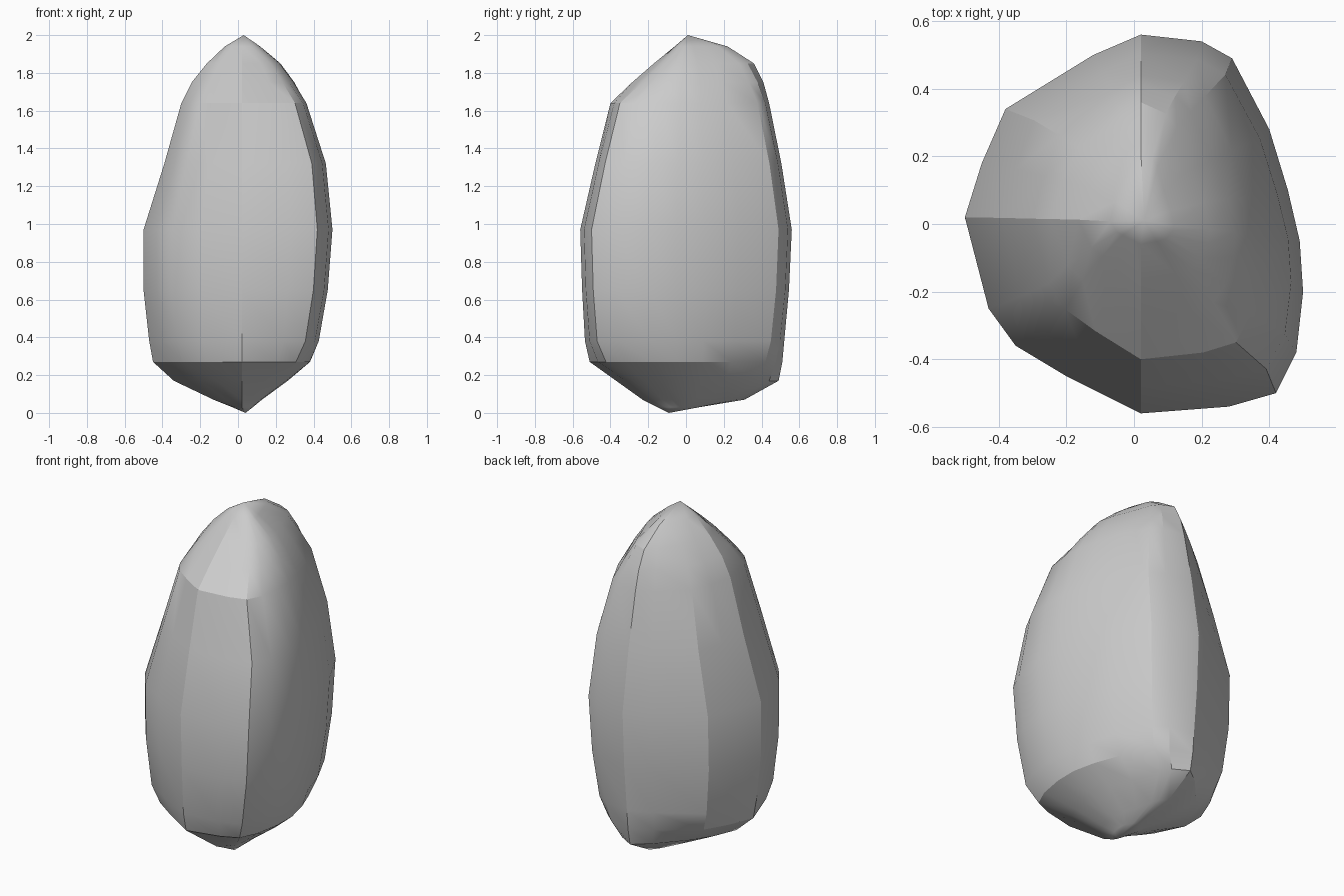
import bpy, bmesh, math

if "Cube" in bpy.data.objects:
    bpy.data.objects.remove(bpy.data.objects["Cube"])

# Widest outline of the rock, seen from above
OUTLINE = [(0.02, 0.56), (0.2, 0.54), (0.29, 0.49), (0.4, 0.28), (0.455, 0.1),
           (0.49, -0.05), (0.5, -0.2), (0.48, -0.38), (0.42, -0.5), (0.28, -0.54),
           (0.02, -0.56), (-0.2, -0.45), (-0.35, -0.36), (-0.43, -0.25),
           (-0.5, 0.02), (-0.45, 0.18), (-0.38, 0.34), (-0.12, 0.5)]

# Height, left, right, front, back extents, and how far corners are pulled in
LEVELS = [(0.03, -0.03, 0.08, -0.15, 0.07, 0.22),
          (0.07, -0.13, 0.13, -0.23, 0.31, 0.20),
          (0.17, -0.34, 0.27, -0.37, 0.49, 0.15),
          (0.27, -0.45, 0.39, -0.51, 0.51, 0.07),
          (0.38, -0.47, 0.43, -0.535, 0.52, 0.015),
          (0.65, -0.50, 0.475, -0.55, 0.545, 0.0),
          (0.97, -0.50, 0.50, -0.56, 0.56, 0.0),
          (1.32, -0.39, 0.465, -0.48, 0.505, 0.0),
          (1.64, -0.30, 0.365, -0.40, 0.44, 0.02),
          (1.75, -0.245, 0.305, -0.285, 0.41, 0.09),
          (1.85, -0.165, 0.23, -0.17, 0.36, 0.13),
          (1.94, -0.07, 0.12, -0.06, 0.22, 0.16)]
CX = 0.02


def ring_point(p, level):
    """Fit one outline point to the extents of a level."""
    z, left, right, front, back, pinch = level
    u = (p[0] - CX) / (0.48 if p[0] > CX else 0.52)
    v = p[1] / 0.56
    k = 1 - pinch * math.sin(2 * math.atan2(v, u)) ** 2
    x = CX + u * k * ((right - CX) if u > 0 else (CX - left))
    y = v * k * (back if v > 0 else -front)
    return x, y, z


# Boulder: lofted rings closed by a low point and a peak
bm = bmesh.new()
rings = [[bm.verts.new(ring_point(p, lv)) for p in OUTLINE] for lv in LEVELS]
n = len(OUTLINE)
base = bm.verts.new((0.04, -0.09, 0))
peak = bm.verts.new((0.03, 0.01, 2))
for i in range(n):
    j = (i + 1) % n
    for a, b in zip(rings, rings[1:]):
        bm.faces.new((a[i], a[j], b[j], b[i]))
    bm.faces.new((base, rings[0][j], rings[0][i]))
    bm.faces.new((peak, rings[-1][i], rings[-1][j]))
bmesh.ops.recalc_face_normals(bm, faces=bm.faces)
mesh = bpy.data.meshes.new("boulder")
bm.to_mesh(mesh)
bm.free()
boulder = bpy.data.objects.new("boulder", mesh)
bpy.context.collection.objects.link(boulder)

# Soft facets with the hard breaks kept
bpy.context.view_layer.objects.active = boulder
boulder.select_set(True)
bpy.ops.object.shade_smooth_by_angle(angle=math.radians(25))
